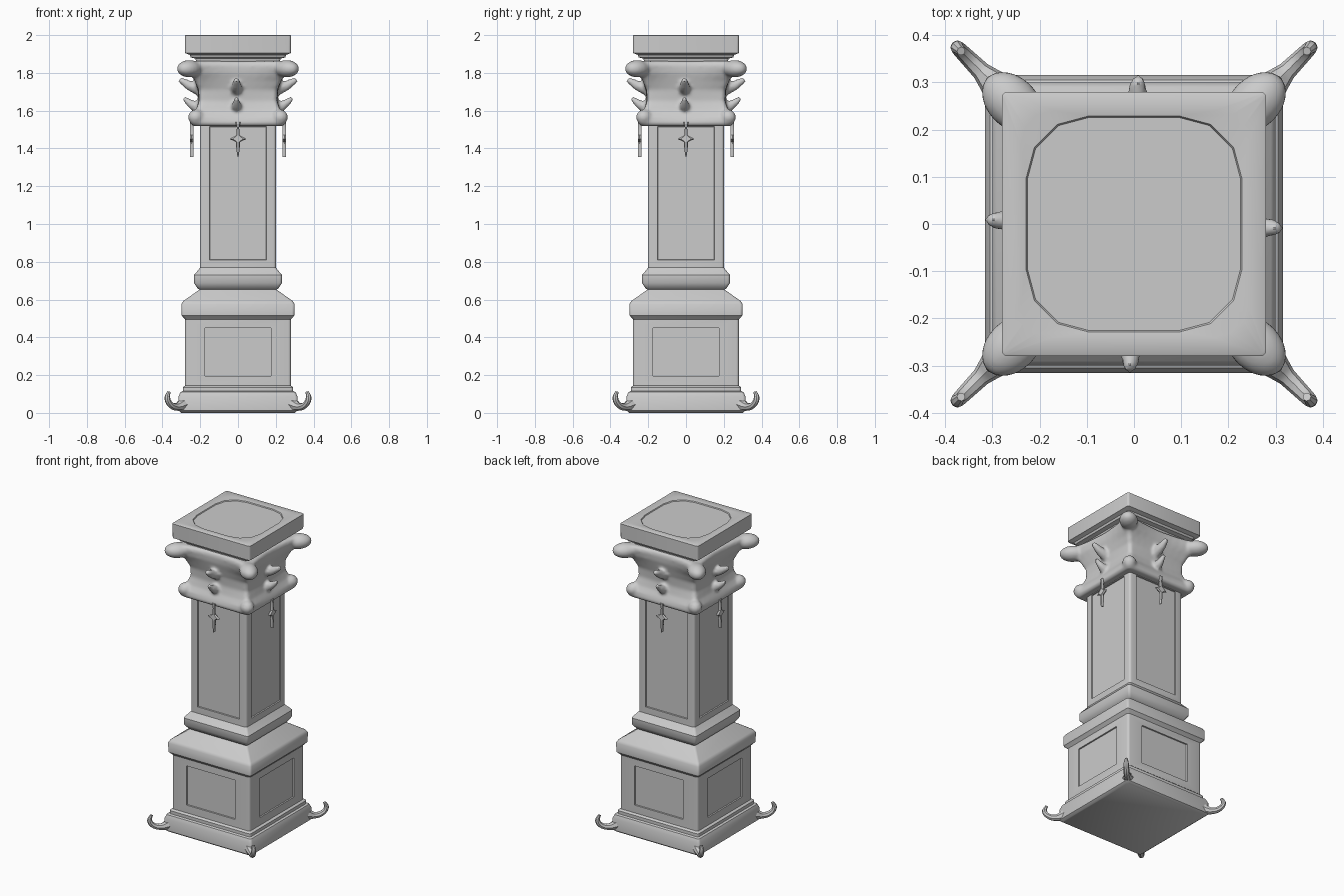
import bpy, bmesh, math
from mathutils import Vector

if "Cube" in bpy.data.objects:
    bpy.data.objects.remove(bpy.data.objects["Cube"])

def link(name, me):
    ob = bpy.data.objects.new(name, me)
    bpy.context.collection.objects.link(ob)
    return ob

def finish(bm, name):
    bmesh.ops.recalc_face_normals(bm, faces=bm.faces)
    me = bpy.data.meshes.new(name)
    bm.to_mesh(me)
    bm.free()
    return link(name, me)

def rounded_square(hw, r, seg=3):
    pts = []
    for k in range(4):
        for i in range(seg + 1):
            a = math.pi / 2 * i / seg
            p = Vector((hw - r + r * math.cos(a), hw - r + r * math.sin(a)))
            for _ in range(k):
                p = Vector((-p.y, p.x))
            pts.append(p)
    return pts

def loft(bm, rings):
    rows = [[bm.verts.new(p) for p in ring] for ring in rings]
    n = len(rows[0])
    for a, b in zip(rows, rows[1:]):
        for i in range(n):
            bm.faces.new((a[i], a[(i + 1) % n], b[(i + 1) % n], b[i]))
    bm.faces.new(rows[0][::-1])
    bm.faces.new(rows[-1])

def square_part(name, profile, panel=None):
    """profile: (half width, z[, corner radius]); panel: (half width, z0, z1) sunk in each side."""
    bm = bmesh.new()
    loft(bm, [[(p.x, p.y, q[1]) for p in rounded_square(q[0], q[2] if len(q) > 2 else 0.014)]
              for q in profile])
    bmesh.ops.recalc_face_normals(bm, faces=bm.faces)
    if panel:
        w, z0, z1 = panel
        mid = (z0 + z1) / 2
        faces = [f for f in bm.faces if max(abs(f.normal.x), abs(f.normal.y)) > 0.99
                 and min(v.co.z for v in f.verts) < mid < max(v.co.z for v in f.verts)
                 and f.calc_area() > 0.03]
        bmesh.ops.inset_individual(bm, faces=faces, thickness=0.01)
        for f in faces:
            ax = 1 if abs(f.normal.x) > 0.9 else 0
            for v in f.verts:
                v.co[ax] = math.copysign(w, v.co[ax])
                v.co.z = z0 if v.co.z < mid else z1
        bmesh.ops.inset_individual(bm, faces=faces, thickness=0.002, depth=-0.008)
    return finish(bm, name)

def around(ob):
    """Repeat a part on all four sides."""
    obs = [ob]
    for k in range(1, 4):
        c = link(f"{ob.name}_{k + 1}", ob.data.copy())
        c.rotation_euler.z = k * math.pi / 2
        obs.append(c)
    return obs

def horn(name, pts):
    """Tapered curved tube through (x, y, z, radius)."""
    cu = bpy.data.curves.new(name, 'CURVE')
    cu.dimensions = '3D'
    cu.bevel_depth = 1
    cu.bevel_resolution = 2
    cu.resolution_u = 5
    cu.use_fill_caps = True
    sp = cu.splines.new('BEZIER')
    sp.bezier_points.add(len(pts) - 1)
    for b, p in zip(sp.bezier_points, pts):
        b.co = p[:3]
        b.radius = p[3]
        b.handle_left_type = b.handle_right_type = 'AUTO'
    tmp = link(name + "_curve", cu)
    dg = bpy.context.evaluated_depsgraph_get()
    me = bpy.data.meshes.new_from_object(tmp.evaluated_get(dg))
    bpy.data.objects.remove(tmp)
    return link(name, me)

def corner_ball(name, s, z, along, across, high):
    """Ellipsoid stretched along the corner diagonal."""
    bm = bmesh.new()
    bmesh.ops.create_uvsphere(bm, u_segments=16, v_segments=10, radius=1)
    for v in bm.verts:
        a, b, c = v.co.x * along, v.co.y * across, v.co.z * high
        v.co = (s + (a - b) * 0.707, s + (a + b) * 0.707, z + c)
    return finish(bm, name)

# Plinth, pedestal, moulding, shaft
square_part("plinth", [(0.30, 0), (0.315, 0.012), (0.315, 0.085), (0.305, 0.11),
                       (0.292, 0.115), (0.292, 0.135), (0.28, 0.145)])
square_part("pedestal", [(0.28, 0.14), (0.28, 0.495), (0.298, 0.515), (0.30, 0.575),
                         (0.29, 0.592), (0.205, 0.652), (0.20, 0.66)], (0.175, 0.195, 0.45))
square_part("shaft_moulding", [(0.20, 0.65), (0.215, 0.66), (0.233, 0.688), (0.233, 0.73),
                               (0.216, 0.75), (0.20, 0.77)])
square_part("shaft", [(0.201, 0.765), (0.201, 1.56)], (0.15, 0.81, 1.515))

# Capital bell: rings with separate reach at side middles and corners
bm = bmesh.new()
rings = []
for z, mid, cor in [(1.518, .235, .235), (1.533, .25, .252), (1.565, .24, .25), (1.60, .222, .225),
                    (1.65, .21, .206), (1.71, .215, .207), (1.76, .228, .23), (1.80, .238, .262),
                    (1.84, .24, .285), (1.862, .23, .272)]:
    ring = []
    for k in range(4):
        for i in range(10):
            t = -0.94 + 1.88 * i / 9
            p = Vector((t * cor, -mid - (cor - mid) * t * t, z))
            for _ in range(k):
                p = Vector((-p.y, p.x, z))
            ring.append(p)
    rings.append(ring)
loft(bm, rings)
capital = [finish(bm, "capital")]
# Corner volutes, lower corner knobs and hooked buds, melted into the bell
capital += around(corner_ball("volute", 0.257, 1.822, 0.078, 0.055, 0.046))
capital += around(corner_ball("corner_knob", 0.221, 1.565, 0.046, 0.042, 0.042))
capital += around(horn("upper_bud", [(-.008, -.19, 1.71, .038), (-.008, -.25, 1.73, .028),
                                     (-.008, -.285, 1.75, .021), (-.008, -.31, 1.766, .014)]))
capital += around(horn("lower_bud", [(-.008, -.19, 1.61, .036), (-.008, -.24, 1.63, .026),
                                     (-.008, -.288, 1.667, .011)]))
bpy.ops.object.select_all(action='DESELECT')
for ob in capital:
    ob.select_set(True)
bell = capital[0]
bpy.context.view_layer.objects.active = bell
bpy.ops.object.join()
rm = bell.modifiers.new("melt", 'REMESH')
rm.mode = 'VOXEL'
rm.voxel_size = 0.009
sm = bell.modifiers.new("soften", 'SMOOTH')
sm.factor, sm.iterations = 0.5, 4
bell.data = bpy.data.meshes.new_from_object(bell.evaluated_get(bpy.context.evaluated_depsgraph_get()))
bell.modifiers.clear()

# Hanging star pendants
half = [(.014, 1.54), (.006, 1.51), (.009, 1.47), (.045, 1.45), (.011, 1.435), (.009, 1.40), (.003, 1.355)]
outline = half + [(-x, z) for x, z in reversed(half)]
bm = bmesh.new()
loft(bm, [[(x * s, y, z) for x, z in outline] for y, s in ((-.254, .6), (-.246, 1), (-.236, .6))])
around(finish(bm, "star_pendant"))

# Top slab with shallow dished disc
square_part("top_slab", [(0.22, 1.85), (0.225, 1.875), (0.25, 1.882), (0.255, 1.895), (0.28, 1.905),
                         (0.28, 1.997, .012), (0.276, 2.0, .012), (0.24, 1.998, .07),
                         (0.229, 1.996, .134), (0.226, 1.99, .132)])

# Curled claw feet on the corners
claw = [(.29, .045, .034), (.325, .032, .02), (.357, .044, .017), (.374, .078, .015), (.366, .112, .009)]
around(horn("claw_foot", [(s, s, z, r) for s, z, r in claw]))

# Smooth shading with sharp edges kept
bpy.ops.object.select_all(action='SELECT')
bpy.context.view_layer.objects.active = bell
bpy.ops.object.shade_smooth_by_angle(angle=math.radians(40))
